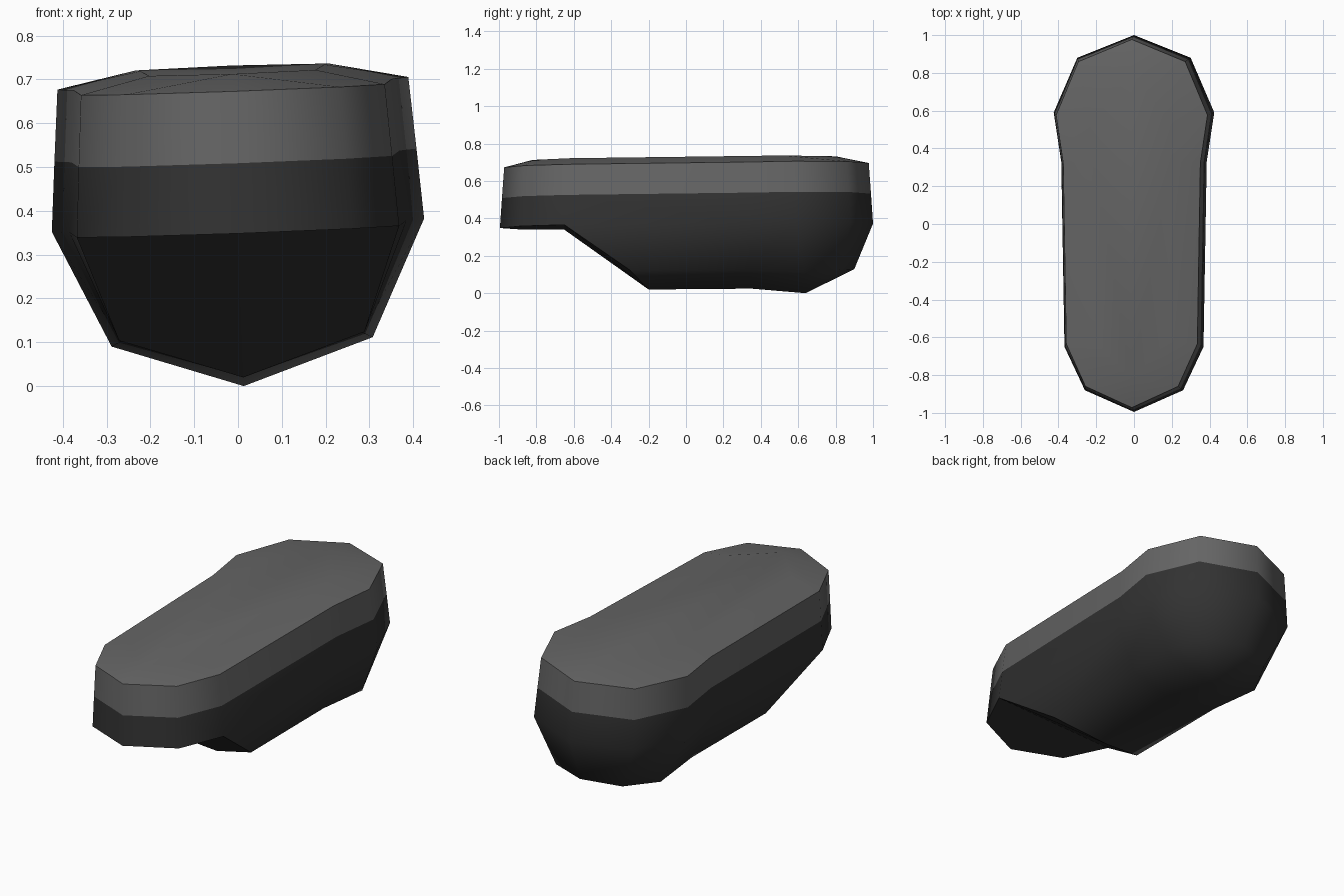
import bpy, bmesh, math

if "Cube" in bpy.data.objects:
    bpy.data.objects.remove(bpy.data.objects["Cube"])

ROLL, PITCH = 0.036, 0.012

def material(name, v):
    m = bpy.data.materials.new(name)
    m.diffuse_color = (v, v, v, 1)
    m.use_nodes = True
    m.node_tree.nodes["Principled BSDF"].inputs["Base Color"].default_value = m.diffuse_color
    return m

# Half profiles, from the back tip to the front tip
plan = [(0, 1.0), (0.3, 0.88), (0.425, 0.59), (0.385, 0.33),
        (0.368, -0.65), (0.26, -0.88), (0, -0.995)]
crown_plan = [(0, 0.8), (0, 0.8), (0.22, 0.52), (0.21, 0.33),
              (0.19, -0.62), (0, -0.82), (0, -0.82)]

def ring(inset, z):
    return [(x * (1 - inset * 2.5), y * (1 - inset), z) for x, y in plan]

wide = ring(0, 0.362)
seam = ring(0.011, 0.522)
rim = ring(0.023, 0.686)
crown = [(x, y, 0.724) for x, y in crown_plan]
knuckle = [(0, 0.9, 0.12), (0.2, 0.82, 0.11), (0.298, 0.63, 0.095),
           (0.275, 0.33, 0.11), (0.28, -0.3, 0.119)]
keel = [(0, 0.64, -0.006), (0, 0.64, -0.006), (0, 0.64, -0.006),
        (0, 0.35, 0.022), (0, -0.2, 0.024)]

bm = bmesh.new()
cache = {}

def vert(p, side):
    # Mirror the point, then lean the body slightly
    x, y, z = p[0] * side, p[1], p[2]
    key = (round(x, 4), round(y, 4), round(z, 4))
    if key not in cache:
        cache[key] = bm.verts.new((x - ROLL * (z - 0.36), y,
                                   z + ROLL * x + PITCH * y))
    return cache[key]

def face(points, side, mat):
    vs = list(dict.fromkeys(vert(p, side) for p in points))
    if len(vs) > 2:
        f = bm.faces.new(vs)
        f.material_index = mat
        return f

def strip(a, b, side, mat):
    for i in range(len(a) - 1):
        face([a[i], a[i + 1], b[i + 1], b[i]], side, mat)

flats = []
for side in (1, -1):
    strip(wide, seam, side, 1)              # lower side wall
    strip(seam, rim, side, 0)               # upper band
    strip(rim, crown, side, 0)              # bevelled top
    face(crown[1:6], side, 0)               # top plateau
    strip(wide[:5], knuckle, side, 1)       # hull flank
    strip(knuckle, keel, side, 1)           # hull bottom
    mid = (0, -0.65, 0.362)
    flats.append(face([wide[4], knuckle[4], keel[4], mid], side, 1))  # sloped front
    flats.append(face([mid, wide[4], wide[5], wide[6]], side, 1))     # front underside

bmesh.ops.recalc_face_normals(bm, faces=bm.faces)
low = min(v.co.z for v in bm.verts)
for v in bm.verts:
    v.co.z -= low
flat_keys = {f for f in flats}
sharp = [e for e in bm.edges if any(f in flat_keys for f in e.link_faces)]
bm.edges.index_update()
sharp_ids = [e.index for e in sharp]

me = bpy.data.meshes.new("body")
bm.to_mesh(me)
bm.free()
body = bpy.data.objects.new("body", me)
bpy.context.collection.objects.link(body)
me.materials.append(material("grey upper", 0.13))
me.materials.append(material("charcoal lower", 0.032))

# Smooth sides, crisp rim and underside
bpy.context.view_layer.objects.active = body
body.select_set(True)
bpy.ops.object.shade_smooth_by_angle(angle=math.radians(50))
for i in sharp_ids:
    me.edges[i].use_edge_sharp = True
